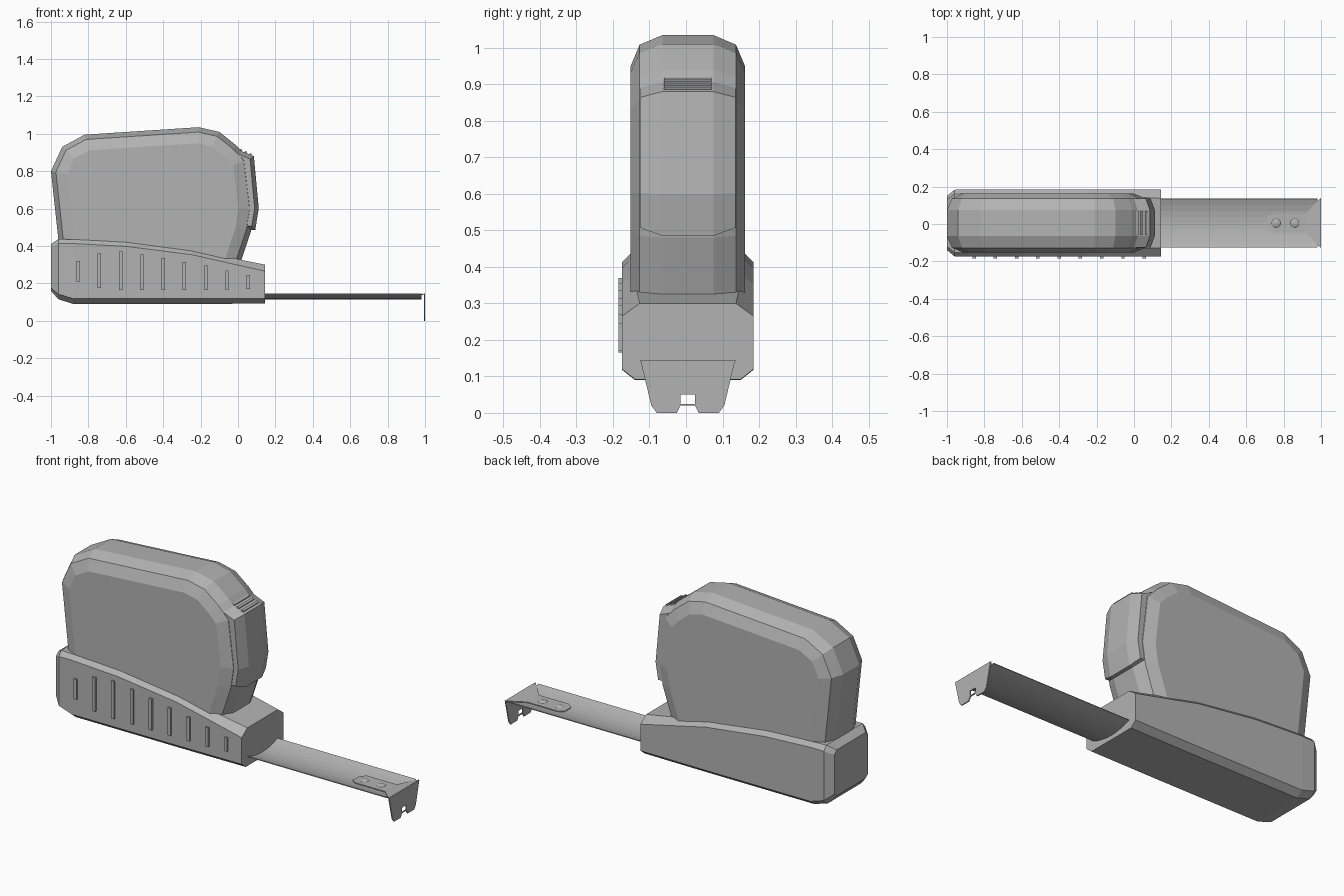
import bpy, bmesh
from mathutils import Vector

if "Cube" in bpy.data.objects:
    bpy.data.objects.remove(bpy.data.objects["Cube"], do_unlink=True)

YC = 0.005  # centre plane of the tool
grey = bpy.data.materials.new("plain_grey")
grey.use_nodes = True
COLOUR = (0.45, 0.45, 0.45, 1)
grey.diffuse_color = COLOUR
grey.node_tree.nodes["Principled BSDF"].inputs["Base Color"].default_value = COLOUR


def add(name, verts, faces, thickness=0, mirror=False):
    me = bpy.data.meshes.new(name)
    me.from_pydata(verts, [], faces)
    bm = bmesh.new()
    bm.from_mesh(me)
    bmesh.ops.recalc_face_normals(bm, faces=bm.faces)
    bm.to_mesh(me)
    bm.free()
    me.materials.append(grey)
    ob = bpy.data.objects.new(name, me)
    bpy.context.collection.objects.link(ob)
    ob.location.y = YC
    if mirror:
        mod = ob.modifiers.new("Mirror", "MIRROR")
        mod.use_axis = (False, True, False)
        mod.use_clip = True
    if thickness:
        mod = ob.modifiers.new("Thickness", "SOLIDIFY")
        mod.thickness = thickness
        mod.offset = 0
    return ob


def loft(name, loops):
    """Skin matching loops and cap both ends."""
    n = len(loops[0])
    verts = [p for loop in loops for p in loop]
    faces = [(i * n + j, i * n + (j + 1) % n, (i + 1) * n + (j + 1) % n, (i + 1) * n + j)
             for i in range(len(loops) - 1) for j in range(n)]
    faces += [tuple(range(n)), tuple(range((len(loops) - 1) * n, len(loops) * n))]
    return add(name, verts, faces)


def inset(profile, d):
    """Offset a clockwise xz profile inwards."""
    out = []
    for i, p in enumerate(profile):
        p = Vector(p)
        a = (p - Vector(profile[i - 1])).normalized()
        b = (Vector(profile[(i + 1) % len(profile)]) - p).normalized()
        na, nb = Vector((a.y, -a.x)), Vector((b.y, -b.x))
        out.append(p + (na + nb) * d / (1 + na.dot(nb)))
    return out


def bevelled_slab(name, profile, layers):
    """Extrude a profile along y, with (half width, inset) layers on both sides."""
    sides = [(-w, d) for w, d in reversed(layers)] + layers
    return loft(name, [[(p.x, y, p.y) for p in inset(profile, d)] for y, d in sides])


def box(name, size, centre, pitch=0):
    x, y, z = (s / 2 for s in size)
    ob = loft(name, [[(i, j, k) for i, j in ((-x, -y), (x, -y), (x, y), (-x, y))] for k in (-z, z)])
    ob.location = centre
    ob.rotation_euler.y = pitch
    return ob


# Upper case
bevelled_slab("upper_case", [
    (-0.935, 0.2), (-1.0, 0.8), (-0.94, 0.93), (-0.82, 0.995), (-0.21, 1.035), (-0.10, 1.01),
    (-0.012, 0.94), (0.055, 0.87), (0.088, 0.6), (0.07, 0.48), (0.02, 0.33), (-0.02, 0.2)],
    [(0.07, 0), (0.132, 0.026), (0.157, 0.085)])

# Lock button on the nose
bevelled_slab("lock_button", [
    (-0.04, 0.6), (-0.04, 0.918), (0.0, 0.915), (0.085, 0.88), (0.111, 0.6), (0.092, 0.485),
    (0.0, 0.485)],
    [(0.07, 0), (0.13, 0.022)])
for i in range(3):
    box("button_ridge", (0.012, 0.13, 0.012), (0.015 + 0.026 * i, YC, 0.911 - 0.011 * i), 0.4)

# Lower grip: x, half width, bottom, top, top chamfer width and height, bottom chamfer
stations = [
    (-1.0, 0.145, 0.16, 0.41, 0.02, 0.02, 0.02),
    (-0.96, 0.178, 0.115, 0.437, 0.022, 0.025, 0.035),
    (-0.88, 0.18, 0.09, 0.435, 0.022, 0.022, 0.035),
    (-0.6, 0.18, 0.09, 0.421, 0.024, 0.023, 0.035),
    (-0.25, 0.18, 0.09, 0.38, 0.03, 0.026, 0.035),
    (0.145, 0.18, 0.092, 0.3, 0.048, 0.035, 0.035)]
loops = []
for x, w, zb, zt, cw, ch, cb in stations:
    half = [(w - cb, zb), (w, zb + cb * 0.8), (w, zt - ch), (w - cw, zt)]
    loops.append([(x, y, z) for y, z in half] + [(x, -y, z) for y, z in reversed(half)])
loft("lower_grip", loops)

# Grip ribs on the front side
spans = [(0.21, 0.32), (0.175, 0.36), (0.165, 0.37), (0.165, 0.355), (0.165, 0.335),
         (0.165, 0.315), (0.165, 0.295), (0.165, 0.27), (0.17, 0.245)]
for i, (lo, hi) in enumerate(spans):
    box("grip_rib", (0.018, 0.02, hi - lo), (-0.855 + 0.1137 * i, -0.175, (lo + hi) / 2))


# Curved steel blade
def blade_z(y):
    return 0.117 + 0.026 * (y / 0.13) ** 2


ys = [-0.13 + 0.26 * i / 8 for i in range(9)]
add("blade", [(x, y, blade_z(y)) for x in (0.1, 0.98) for y in ys],
    [(i, i + 1, i + 10, i + 9) for i in range(8)], 0.004)

# End hook with its notch and slot
hook = [(0.02, 0.02), (0.03, 0), (0.085, 0), (0.1, 0.02), (0.13, 0.145), (0, 0.145),
        (0, 0.05), (0.02, 0.05), (0.02, 0.025), (0, 0.025), (0, 0.02)]
add("end_hook", [(0.9965, y, z) for y, z in hook],
    [(0, 1, 2, 3, 4, 5, 6, 7, 8), (0, 8, 9, 10)], 0.006, True)

# Hook tab lying on the blade, flaring up to the hook
tab = [(0.71, 0.03), (0.74, 0.05), (0.92, 0.05), (0.955, 0.09)]
verts = [(x, s * y, blade_z(y) + 0.006) for x, y in tab for s in (0, 1)]
verts += [(0.996, 0, 0.143), (0.996, 0.13, 0.143)]
add("hook_tab", verts, [(i, i + 1, i + 3, i + 2) for i in range(0, 8, 2)], 0.005, True)

# Rivets
for x in (0.76, 0.86):
    bpy.ops.mesh.primitive_uv_sphere_add(segments=16, ring_count=8, radius=0.026,
                                         location=(x, YC, 0.125))
    rivet = bpy.context.object
    rivet.name = "rivet"
    rivet.scale.z = 0.4
    rivet.data.materials.append(grey)
    bpy.ops.object.shade_smooth()
